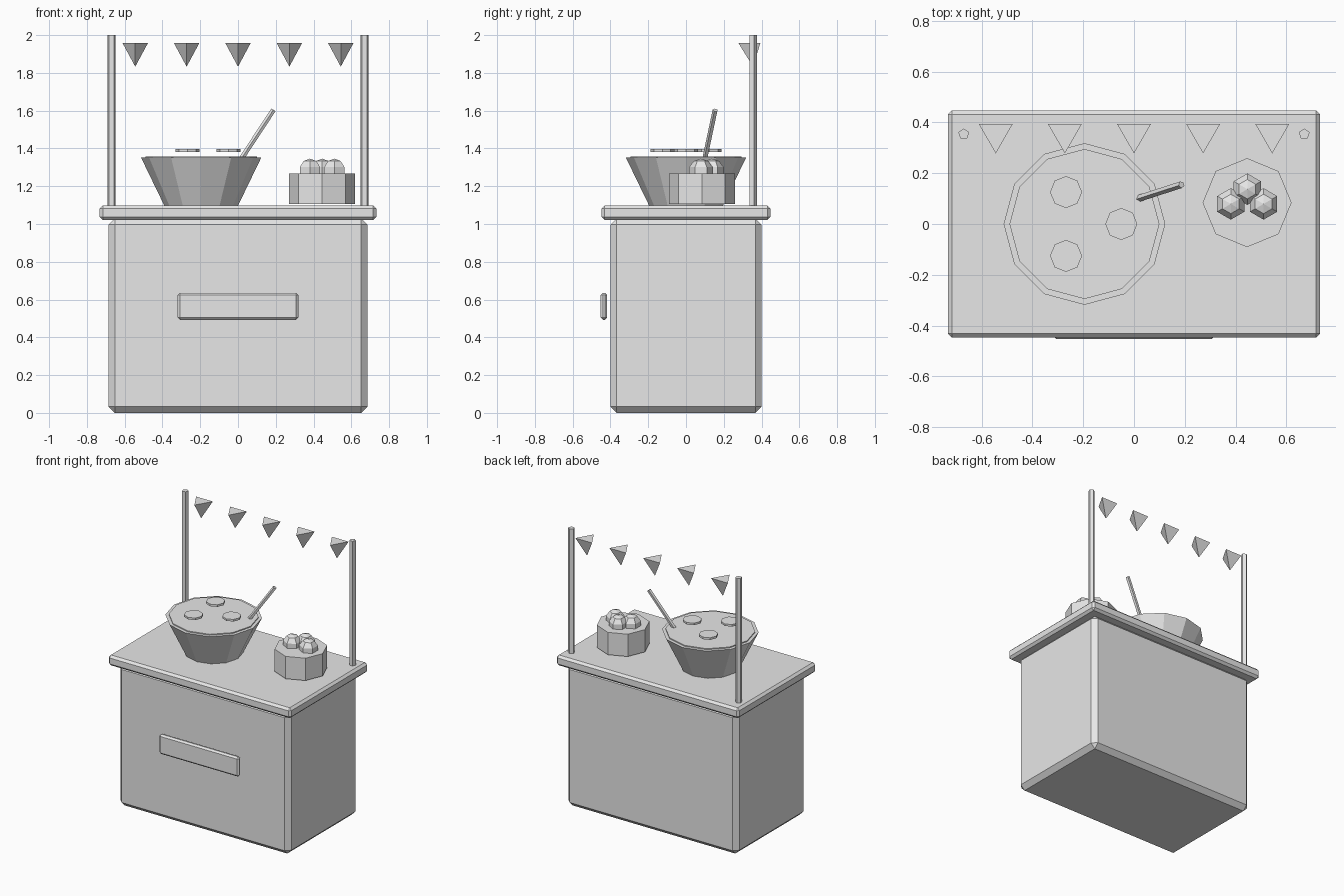
import bpy
from math import cos, sin, tau
from mathutils import Vector

cube = bpy.data.objects.get("Cube")
if cube:
    bpy.data.objects.remove(cube, do_unlink=True)

# Single material
grey = bpy.data.materials.new("plain_grey")
grey.use_nodes = True
colour = (0.8, 0.8, 0.8, 1)
grey.diffuse_color = colour
grey.node_tree.nodes["Principled BSDF"].inputs["Base Color"].default_value = colour


def finish(name):
    ob = bpy.context.object
    ob.name = name
    ob.data.materials.append(grey)
    return ob


def box(name, low, high, bevel):
    low, high = Vector(low), Vector(high)
    bpy.ops.mesh.primitive_cube_add(size=1, location=(low + high) / 2)
    ob = finish(name)
    size = high - low
    for v in ob.data.vertices:
        v.co = v.co * size
    mod = ob.modifiers.new("chamfer", "BEVEL")
    mod.width = bevel
    mod.segments = 1
    return ob


def frustum(name, sides, x, y, z0, z1, r0, r1):
    bpy.ops.mesh.primitive_cone_add(vertices=sides, radius1=r0, radius2=r1,
                                    depth=z1 - z0, location=(x, y, (z0 + z1) / 2))
    return finish(name)


def rod(name, sides, start, end, radius):
    start, end = Vector(start), Vector(end)
    axis = end - start
    bpy.ops.mesh.primitive_cylinder_add(vertices=sides, radius=radius,
                                        depth=axis.length, location=(start + end) / 2)
    ob = finish(name)
    ob.rotation_euler = axis.to_track_quat("Z", "Y").to_euler()
    return ob


# Stall body, counter and front plaque
box("stall_body", (-0.685, -0.4, 0), (0.685, 0.4, 1.03), 0.033)
box("counter_top", (-0.732, -0.447, 1.022), (0.732, 0.447, 1.097), 0.016)
box("front_plaque", (-0.319, -0.452, 0.493), (0.319, -0.418, 0.636), 0.012)

# Posts
for side, label in ((-1, "right"), (1, "left")):
    frustum(label + "_post", 5, side * 0.67, 0.354, 1.08, 2.0, 0.022, 0.022)

# Row of hanging pennants, points down
for i in range(-2, 3):
    flag = frustum("pennant", 3, i * 0.272, 0.355, 1.833, 1.957, 0.077, 0)
    flag.rotation_euler.x = tau / 2

# Bowl with its filling, floating slices and ladle
bowl_x = -0.195
frustum("bowl", 12, bowl_x, 0, 1.095, 1.351, 0.194, 0.318)
frustum("bowl_filling", 12, bowl_x, 0, 1.335, 1.358, 0.295, 0.295)
for i in range(3):
    a = i * tau / 3
    frustum("floating_slice", 8, bowl_x + 0.145 * cos(a), 0.145 * sin(a),
            1.381, 1.396, 0.063, 0.063)
rod("ladle_handle", 5, (-0.045, 0.08, 1.25), (0.187, 0.155, 1.603), 0.014)

# Tub holding three round fruits
frustum("tub", 8, 0.445, 0.084, 1.105, 1.267, 0.175, 0.175)
for x, y in ((0.381, 0.079), (0.51, 0.079), (0.446, 0.137)):
    bpy.ops.mesh.primitive_uv_sphere_add(segments=6, ring_count=5, radius=0.065,
                                         location=(x, y, 1.281))
    finish("fruit")
